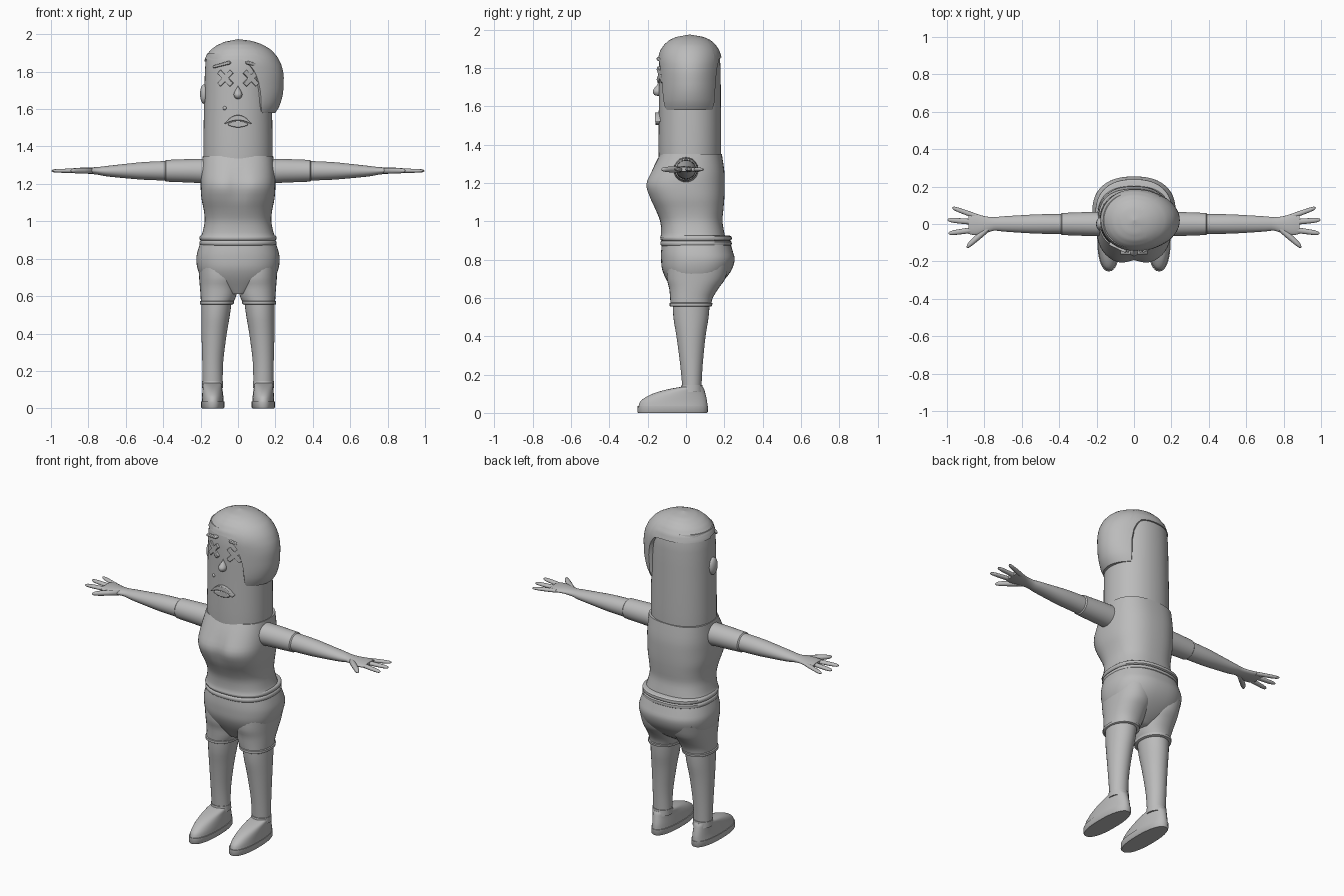
import bpy, bmesh, math
from mathutils import Matrix

if "Cube" in bpy.data.objects:
    bpy.data.objects.remove(bpy.data.objects["Cube"])

grey = bpy.data.materials.new("plain_grey")
grey.diffuse_color = (0.5, 0.5, 0.5, 1)
grey.use_nodes = True
grey.node_tree.nodes["Principled BSDF"].inputs["Base Color"].default_value = grey.diffuse_color


def finish(name, bm, mirror=False, bevel=0, angle=40):
    bmesh.ops.recalc_face_normals(bm, faces=bm.faces)
    me = bpy.data.meshes.new(name)
    bm.to_mesh(me)
    bm.free()
    me.materials.append(grey)
    ob = bpy.data.objects.new(name, me)
    bpy.context.collection.objects.link(ob)
    bpy.ops.object.select_all(action='DESELECT')
    ob.select_set(True)
    bpy.context.view_layer.objects.active = ob
    bpy.ops.object.shade_smooth_by_angle(angle=math.radians(angle))
    if bevel:
        b = ob.modifiers.new("bevel", 'BEVEL')
        b.width, b.segments = bevel, 2
    if mirror:
        ob.modifiers.new("mirror", 'MIRROR')
    return ob


def spline(rows, sub):
    """Catmull-Rom rows between the given cross-sections."""
    out = []
    for i in range(len(rows) - 1):
        a, b, c, d = (rows[max(0, min(len(rows) - 1, i + k))] for k in (-1, 0, 1, 2))
        for s in range(sub):
            t = s / sub
            out.append([0.5 * (2 * q + (r - p) * t + (2 * p - 5 * q + 4 * r - u) * t * t
                               + (3 * q - p - 3 * r + u) * t ** 3)
                        for p, q, r, u in zip(a, b, c, d)])
    return out + [list(rows[-1])]


def loft(name, rows, power=2.0, axis='z', seg=32, sub=3, mirror=False, warp=None, angle=40):
    """Rows are (position, a min, a max, b min, b max) of a rounded section."""
    bm = bmesh.new()
    rings = []
    for t, a0, a1, b0, b1 in (spline(rows, sub) if sub > 1 else rows):
        ring = []
        for k in range(seg):
            th = 2 * math.pi * k / seg
            c, s = math.cos(th), math.sin(th)
            a = (a0 + a1) / 2 + (a1 - a0) / 2 * math.copysign(abs(c) ** (2 / power), c)
            b = (b0 + b1) / 2 + (b1 - b0) / 2 * math.copysign(abs(s) ** (2 / power), s)
            co = (a, b, t) if axis == 'z' else (t, a, b)
            ring.append(bm.verts.new(warp(*co) if warp else co))
        rings.append(ring)
    for r, q in zip(rings, rings[1:]):
        for k in range(seg):
            bm.faces.new((r[k], r[(k + 1) % seg], q[(k + 1) % seg], q[k]))
    bm.faces.new(rings[0][::-1])
    bm.faces.new(rings[-1])
    return finish(name, bm, mirror, angle=angle)


def prism(name, pts, y0, y1, bevel=0.004, place=None):
    """Outline in x and z, extruded from y0 to y1."""
    bm = bmesh.new()
    f = bm.faces.new([bm.verts.new((x, y0, z)) for x, z in pts])
    ext = bmesh.ops.extrude_face_region(bm, geom=[f])
    for v in ext['geom']:
        if isinstance(v, bmesh.types.BMVert):
            v.co.y = y1
    if place:
        bm.transform(place)
    return finish(name, bm, bevel=bevel)


def ball(name, loc, scale):
    bm = bmesh.new()
    bmesh.ops.create_uvsphere(bm, u_segments=20, v_segments=12, radius=1)
    bm.transform(Matrix.Translation(loc) @ Matrix.Diagonal((*scale, 1)))
    return finish(name, bm)


# torso with a soft hollow between the two sides of the chest
def chest(x, y, z):
    if y < 0:
        y += 0.022 * math.exp(-(x / 0.045) ** 2) * math.exp(-((z - 1.19) / 0.08) ** 2)
    return x, y, z


loft("torso", [(0.915, -.2, .2, -.135, .205), (0.94, -.19, .19, -.13, .2),
               (1.0, -.178, .178, -.135, .19), (1.06, -.183, .183, -.16, .195),
               (1.12, -.195, .195, -.192, .2), (1.19, -.2, .2, -.215, .202),
               (1.26, -.198, .198, -.185, .2), (1.35, -.188, .188, -.135, .187)],
     power=2.5, seg=48, warp=chest)

# waistband rolls
for i, z in enumerate((0.884, 0.911)):
    loft("waistband_%d" % (i + 1), [(z - .014, -.197, .197, -.125, .228), (z - .008, -.205, .205, -.133, .238),
                                    (z + .008, -.205, .205, -.133, .238), (z + .014, -.197, .197, -.125, .228)],
         power=2.4, seg=48, sub=2)

# shorts: hips, legs and hems
loft("hips", [(0.61, -.05, .05, -.05, .09), (0.65, -.13, .13, -.075, .15), (0.7, -.195, .195, -.105, .205),
              (0.75, -.217, .217, -.125, .24), (0.8, -.223, .223, -.13, .254),
              (0.84, -.216, .216, -.13, .245), (0.89, -.2, .2, -.125, .23)], power=2.4, seg=48)
loft("shorts_legs", [(0.56, .028, .198, -.08, .13), (0.6, .01, .2, -.083, .14), (0.65, .0, .204, -.088, .17),
                     (0.7, -.01, .208, -.1, .205), (0.77, .0, .213, -.1, .225)], power=2.2, mirror=True)
loft("shorts_hems", [(0.555, .028, .2, -.08, .13), (0.558, .023, .204, -.085, .136),
                     (0.572, .021, .204, -.085, .138), (0.575, .026, .2, -.08, .13)],
     power=2.2, sub=1, mirror=True)

# legs, socks and shoes
loft("legs", [(0.12, .082, .188, -.018, .08), (0.25, .079, .191, -.03, .087), (0.4, .06, .195, -.05, .102),
              (0.5, .043, .196, -.066, .118), (0.6, .03, .196, -.07, .125)], mirror=True)
loft("shoe_collars", [(0.11, .08, .192, -.03, .09), (0.145, .08, .192, -.024, .086)],
     sub=1, mirror=True)
loft("shoe_soles", [(0, .077, .193, -.25, .11), (.006, .072, .197, -.254, .114),
                    (.036, .072, .197, -.252, .115)], power=2.3, sub=1, mirror=True)
loft("shoe_uppers", [(.034, .076, .194, -.248, .112), (.06, .078, .192, -.238, .11), (.085, .081, .191, -.205, .105),
                     (.105, .084, .19, -.16, .1), (.122, .086, .189, -.1, .095), (.135, .09, .187, -.03, .088)],
     power=2.2, mirror=True)

# sleeves and arms
loft("sleeves", [(.14, -.066, .066, 1.2, 1.335), (.25, -.064, .064, 1.207, 1.333),
                 (.385, -.059, .059, 1.212, 1.328), (.392, -.052, .052, 1.22, 1.32)],
     axis='x', sub=1, mirror=True)
loft("arms", [(.36, -.053, .053, 1.217, 1.323), (.5, -.052, .052, 1.222, 1.317),
              (.6, -.047, .047, 1.23, 1.307), (.7, -.04, .041, 1.24, 1.296),
              (.75, -.036, .036, 1.249, 1.29), (.8, -.052, .042, 1.254, 1.288),
              (.85, -.06, .056, 1.256, 1.286), (.885, -.052, .054, 1.259, 1.283)],
     axis='x', mirror=True)

# fingers: base x, base y, tip x, tip y, radius
digits = {"little_fingers": (.84, .04, .972, .087, .014), "middle_fingers": (.85, .01, .997, .022, .015),
          "index_fingers": (.85, -.03, .992, -.05, .015), "thumbs": (.77, -.015, .895, -.122, .021)}
for name, (x0, y0, x1, y1, r) in digits.items():
    rows = []
    for t, k in ((0, 1), (.4, 1), (.75, .9), (.92, .7), (.98, .4), (1, .1)):
        y, w = y0 + (y1 - y0) * t, r * k
        rows.append((x0 + (x1 - x0) * t, y - w, y + w, 1.27 - w * .75, 1.27 + w * .75))
    loft(name, rows, axis='x', seg=12, sub=1, mirror=True, angle=70)

# head
CY = 0.02
loft("head", [(1.34, -.182, .182, -.14, .18), (1.36, -.185, .185, -.143, .183), (1.6, -.182, .182, -.142, .182),
              (1.87, -.172, .172, -.138, .176), (1.9, -.14, .14, -.1, .14), (1.93, -.06, .06, -.04, .08)],
     power=2.15, seg=48)


# hair: cap with one long side lobe
def table(pts, v):
    if v <= pts[0][0]:
        return pts[0][1]
    for (a, p), (b, q) in zip(pts, pts[1:]):
        if v <= b:
            return p + (q - p) * (v - a) / (b - a)
    return pts[-1][1]


TOP = 1.974
right = [(1.575, .195), (1.6, .215), (1.65, .234), (1.7, .243), (1.78, .245), (1.83, .235), (1.88, .21),
         (1.92, .175), (1.95, .12), (1.965, .07), (TOP, 0)]
left = [(1.86, .18), (1.89, .168), (1.92, .142), (1.94, .115), (1.96, .07), (TOP, 0)]
depth = [(1.58, .158), (1.62, .165), (1.85, .167), (1.89, .155), (1.92, .135), (1.945, .108), (1.962, .07), (TOP, 0)]
hem_front = [(50, 1.58), (55, 1.6), (58, 1.65), (62, 1.73), (68, 1.8), (76, 1.845), (84, 1.865)]
hem_back = [(48, 1.58), (51, 1.62), (54, 1.72), (58, 1.8), (66, 1.845), (78, 1.855)]
bm = bmesh.new()
N, M = 120, 22
apex = bm.verts.new((0, CY, TOP))
cols = []
for i in range(N):
    deg = i * 360 / N
    c, s = math.cos(math.radians(deg)), math.sin(math.radians(deg))
    low = table(hem_back if s > 0 else hem_front, min(deg, 360 - deg))
    col = []
    for k in range(-1, M):
        z = low + (TOP - low) * math.sin(max(k, 0) / M * math.pi / 2)
        f = 0.7 if k < 0 else 1
        col.append(bm.verts.new((f * c * table(right if c > 0 else left, z), CY + f * s * table(depth, z), z)))
    cols.append(col)
for i in range(N):
    a, b = cols[i], cols[(i + 1) % N]
    for k in range(M):
        bm.faces.new((a[k], b[k], b[k + 1], a[k + 1]))
    bm.faces.new((a[M], b[M], apex))
finish("hair", bm, angle=50)


# face pieces sit on the curved front of the head
def on_face(x, z, tilt=0):
    root = math.sqrt(1 - (x / .18) ** 2)
    turn = math.atan2(x / .18 ** 2, root / .16)
    return (Matrix.Translation((x, CY - .16 * root, z)) @ Matrix.Rotation(turn, 4, 'Z')
            @ Matrix.Rotation(tilt, 4, 'Y'))


# crossed eyes as one plus outline turned 45 degrees
w, l = .013, .05
plus = [(w, w), (w, l), (-w, l), (-w, w), (-l, w), (-l, -w), (-w, -w), (-w, -l), (w, -l), (w, -w), (l, -w), (l, w)]
bar = [(-.052, -.008), (.045, -.009), (.053, 0), (.045, .009), (-.052, .006)]
for side, x in (("left", -.066), ("right", .068)):
    prism(side + "_eye_cross", plus, .02, -.012, .003, on_face(x, 1.765, math.radians(45)))
    sx = -1 if x > 0 else 1
    prism(side + "_eyebrow", [(sx * p, q) for p, q in bar], .03, -.014, .004,
          on_face(x * 1.28, 1.838, math.radians(-13 * sx)))

# nose drop, mole and ear
loft("nose", [(1.654, -.006, .006, -.15, -.12), (1.66, -.016, .016, -.166, -.12), (1.675, -.023, .023, -.173, -.12),
              (1.69, -.02, .02, -.168, -.12), (1.71, -.009, .009, -.152, -.12), (1.727, -.002, .002, -.142, -.12)],
     seg=16, angle=60)
ball("mole", (-.07, -.128, 1.605), (.011, .011, .011))
ball("ear", (-.182, 0, 1.68), (.021, .034, .052))

# frowning lips
xs = [-.072 + .144 * i / 12 for i in range(13)]
arc = lambda x, edge, mid: edge + (mid - edge) * (1 - (x / .072) ** 2)
prism("upper_lip", [(x, arc(x, 1.524, 1.568)) for x in xs]
      + [(x, arc(x, 1.518, 1.54)) for x in reversed(xs)], -.1, -.163, .005)
prism("lower_lip", [(x * .75, arc(x, 1.523, 1.538)) for x in xs]
      + [(x * .75, arc(x, 1.515, 1.502)) for x in reversed(xs)], -.1, -.16, .005)
